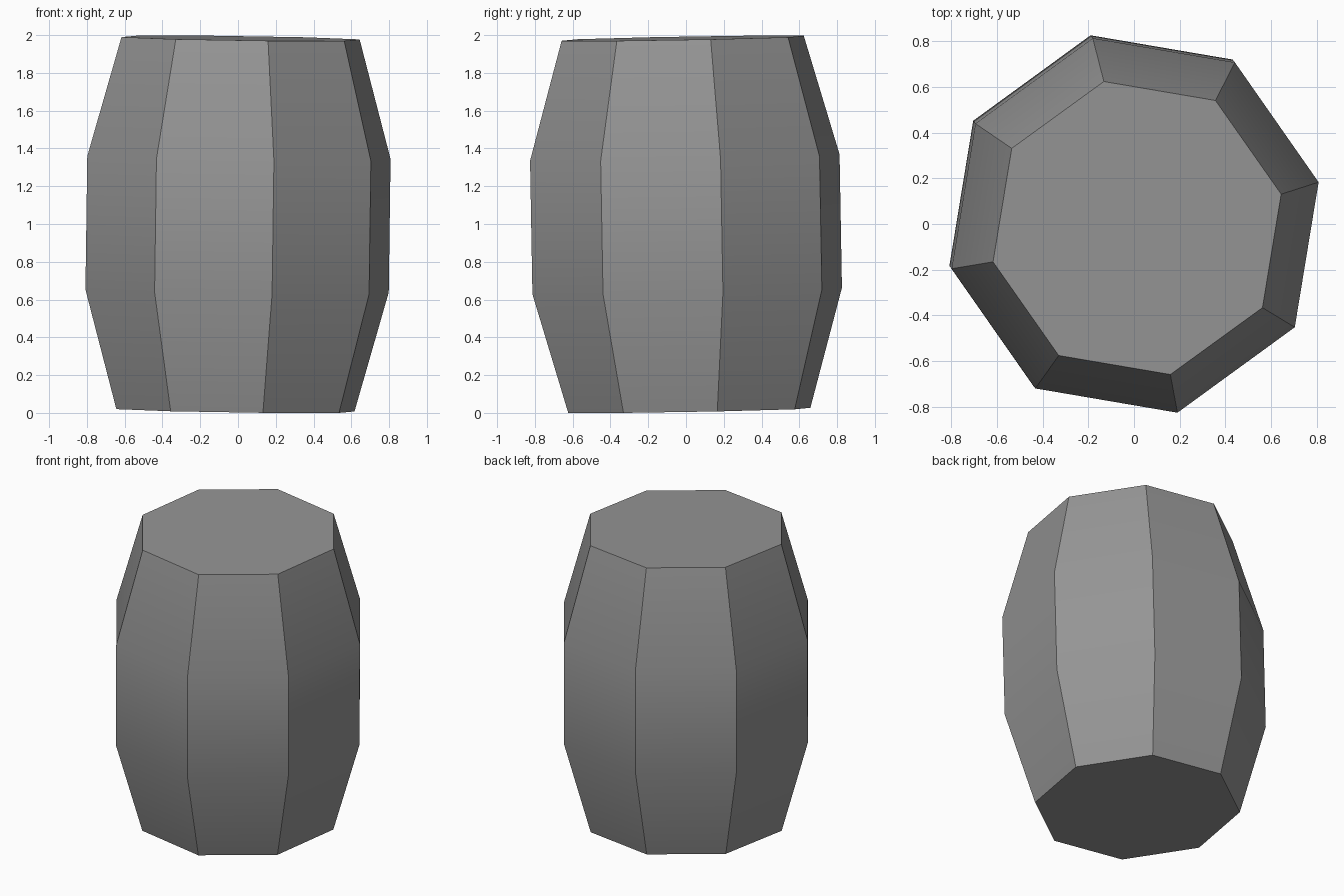
import bpy
import bmesh
from math import cos, sin, pi, radians
from mathutils import Vector

cube = bpy.data.objects.get("Cube")
if cube:
    bpy.data.objects.remove(cube, do_unlink=True)

SIDES = 8
TURN = radians(13)
LEAN = Vector((0.0138, -0.0178, 1)).normalized()
# distance along the axis, x radius, y radius
RINGS = [(-0.985, 0.647, 0.658), (-0.353, 0.824, 0.841),
         (0.353, 0.824, 0.841), (0.985, 0.647, 0.658)]

grey = bpy.data.materials.new("barrel grey")
grey.use_nodes = True
colour = (0.3, 0.3, 0.3, 1)
grey.diffuse_color = colour
grey.node_tree.nodes["Principled BSDF"].inputs["Base Color"].default_value = colour

# Slightly leaning barrel, lofted through four rings
bm = bmesh.new()
tilt = Vector((0, 0, 1)).rotation_difference(LEAN)
rings = []
for h, rx, ry in RINGS:
    angles = [TURN + 2 * pi * i / SIDES for i in range(SIDES)]
    rings.append([bm.verts.new(tilt @ Vector((rx * cos(a), ry * sin(a), h)))
                  for a in angles])
for low, high in zip(rings, rings[1:]):
    for i in range(SIDES):
        j = (i + 1) % SIDES
        bm.faces.new((low[i], low[j], high[j], high[i]))

# Flat ends
bm.faces.new(rings[0][::-1])
bm.faces.new(rings[-1])

# Rest the lowest corner on the ground
base = min(v.co.z for v in bm.verts)
bmesh.ops.translate(bm, verts=bm.verts, vec=(0, 0, -base))

mesh = bpy.data.meshes.new("barrel")
bm.to_mesh(mesh)
bm.free()
mesh.materials.append(grey)
barrel = bpy.data.objects.new("barrel", mesh)
bpy.context.collection.objects.link(barrel)

# Staves blend along their length, with sharp edges between them
bpy.context.view_layer.objects.active = barrel
barrel.select_set(True)
bpy.ops.object.shade_smooth_by_angle(angle=radians(30))
